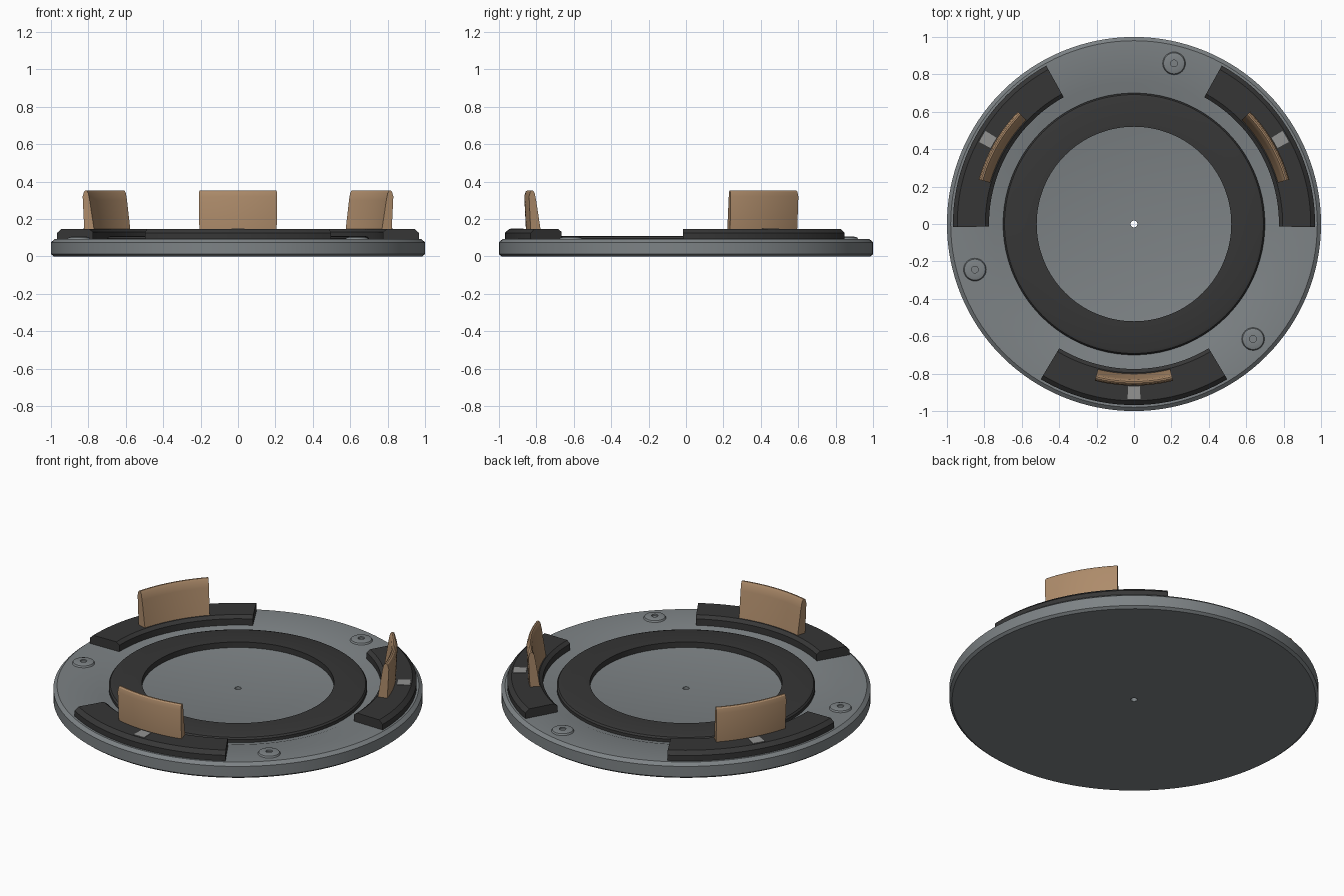
import bpy
import bmesh
from math import radians, cos, sin, tau

cube = bpy.data.objects.get("Cube")
if cube:
    bpy.data.objects.remove(cube)


def material(name, rgb, rough=0.6):
    m = bpy.data.materials.new(name)
    m.use_nodes = True
    m.diffuse_color = (*rgb, 1)
    bsdf = m.node_tree.nodes["Principled BSDF"]
    bsdf.inputs["Base Color"].default_value = (*rgb, 1)
    bsdf.inputs["Roughness"].default_value = rough
    return m


GREY = material("slate grey", (0.205, 0.225, 0.235))
BLACK = material("rubber black", (0.037, 0.037, 0.037))
TAN = material("tan", (0.42, 0.26, 0.145))
PALE = material("pale grey", (0.29, 0.29, 0.285))


def sweep(name, profile, mat, centre=None, half=None, steps=128, closed=True,
          origin=(0, 0)):
    """Turn an (r, z) profile about a vertical axis; half limits it to a sector."""
    bm = bmesh.new()
    full = half is None
    start, span = (0, tau) if full else (centre - half, 2 * half)
    rings = []
    for i in range(steps if full else steps + 1):
        a = start + span * i / steps
        rings.append([bm.verts.new((origin[0] + r * cos(a), origin[1] + r * sin(a), z))
                      for r, z in profile])
    n = len(profile)
    for i in range(steps):
        p, q = rings[i], rings[(i + 1) % len(rings)]
        for j in range(n if closed else n - 1):
            k = (j + 1) % n
            bm.faces.new((p[j], q[j], q[k], p[k]))
    if not full:
        bm.faces.new(rings[0])
        bm.faces.new(rings[-1][::-1])
    bmesh.ops.remove_doubles(bm, verts=bm.verts, dist=1e-5)
    bmesh.ops.recalc_face_normals(bm, faces=bm.faces)
    mesh = bpy.data.meshes.new(name)
    bm.to_mesh(mesh)
    bm.free()
    mesh.materials.append(mat)
    obj = bpy.data.objects.new(name, mesh)
    bpy.context.collection.objects.link(obj)
    bpy.ops.object.select_all(action="DESELECT")
    obj.select_set(True)
    bpy.context.view_layer.objects.active = obj
    bpy.ops.object.shade_smooth_by_angle(angle=radians(25))
    return obj


# Round base with a shallow recess and a small through hole
sweep("base_plate", [(0.018, 0), (0.985, 0), (1, 0.012), (1, 0.075), (0.98, 0.092),
                     (0.755, 0.092), (0.715, 0.077), (0.018, 0.077)], GREY)

# Soft ring lying in the recess
sweep("cushion_ring", [(0.52, 0.07), (0.70, 0.07), (0.70, 0.095), (0.692, 0.105),
                       (0.675, 0.11), (0.52, 0.11)], BLACK)

# Three stations: slide pad, upright jaw and position marker
PAD = [(0.775, 0.088), (0.968, 0.088), (0.968, 0.125), (0.945, 0.146),
       (0.795, 0.146), (0.775, 0.13)]
JAW = [(0.80, 0.14), (0.855, 0.14), (0.864, 0.32), (0.857, 0.345), (0.850, 0.351),
       (0.842, 0.351), (0.833, 0.338), (0.825, 0.30)]
MARKER = [(0.868, 0.142), (0.937, 0.142), (0.937, 0.149), (0.868, 0.149)]
for label, degrees in (("front", -90), ("left", 30), ("right", 150)):
    a = radians(degrees)
    sweep(label + "_pad", PAD, BLACK, a, radians(31), steps=32)
    sweep(label + "_jaw", JAW, TAN, a, radians(14), steps=16)
    sweep(label + "_marker", MARKER, PALE, a, radians(2.1), steps=2)

# Three button-head screws between the stations
SCREW = [(0, 0.096), (0.018, 0.096), (0.018, 0.105), (0.042, 0.105),
         (0.056, 0.101), (0.062, 0.09)]
for i, degrees in enumerate((76, 196, 316)):
    a = radians(degrees)
    sweep(f"screw_{i + 1}", SCREW, GREY, steps=32, closed=False,
          origin=(0.885 * cos(a), 0.885 * sin(a)))
